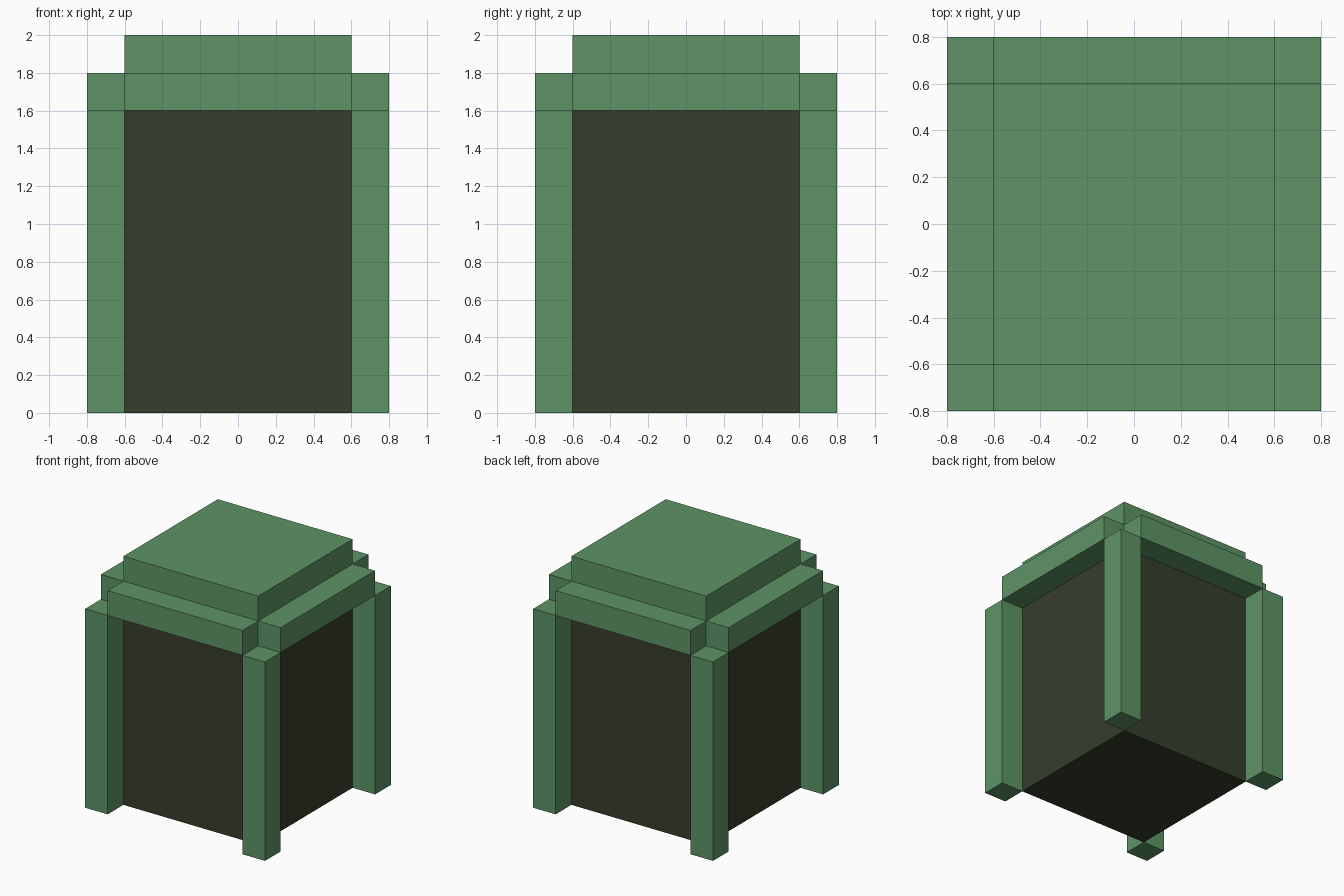
import bpy
import bmesh
from mathutils import Vector

if "Cube" in bpy.data.objects:
    bpy.data.objects.remove(bpy.data.objects["Cube"])


def make_material(name, rgb):
    mat = bpy.data.materials.new(name)
    mat.diffuse_color = (*rgb, 1.0)
    mat.use_nodes = True
    mat.node_tree.nodes["Principled BSDF"].inputs["Base Color"].default_value = mat.diffuse_color
    return mat


def box(name, lo, hi, mat):
    """Axis-aligned box between two opposite corners."""
    lo, hi = Vector(lo), Vector(hi)
    bm = bmesh.new()
    bmesh.ops.create_cube(bm, size=1.0)
    for v in bm.verts:
        v.co = v.co * (hi - lo)
    mesh = bpy.data.meshes.new(name)
    bm.to_mesh(mesh)
    bm.free()
    mesh.materials.append(mat)
    obj = bpy.data.objects.new(name, mesh)
    obj.location = (lo + hi) / 2
    bpy.context.collection.objects.link(obj)
    return obj


# Vector has no component-wise product with *, so scale through a helper
def box(name, lo, hi, mat):
    """Axis-aligned box between two opposite corners."""
    bm = bmesh.new()
    bmesh.ops.create_cube(bm, size=1.0)
    bmesh.ops.scale(bm, verts=bm.verts, vec=[b - a for a, b in zip(lo, hi)])
    bmesh.ops.translate(bm, verts=bm.verts, vec=[(a + b) / 2 for a, b in zip(lo, hi)])
    mesh = bpy.data.meshes.new(name)
    bm.to_mesh(mesh)
    bm.free()
    mesh.materials.append(mat)
    obj = bpy.data.objects.new(name, mesh)
    bpy.context.collection.objects.link(obj)
    return obj


green = make_material("leaf green", (0.112, 0.296, 0.133))
dark = make_material("dark olive", (0.037, 0.048, 0.025))

INNER, OUTER = 0.6, 0.8
POST_TOP, BEAM_TOP, ROOF_TOP = 1.6, 1.8, 2.0
MID = (INNER + OUTER) / 2
HALF = (OUTER - INNER) / 2

# Dark core and roof slab
box("dark_core", (-INNER, -INNER, 0), (INNER, INNER, POST_TOP), dark)
box("roof_slab", (-INNER, -INNER, POST_TOP), (INNER, INNER, ROOF_TOP), green)

# Corner posts
for sx, side in ((-1, "left"), (1, "right")):
    for sy, end in ((-1, "front"), (1, "back")):
        x, y = sx * MID, sy * MID
        box(f"{end}_{side}_post", (x - HALF, y - HALF, 0), (x + HALF, y + HALF, POST_TOP), green)

# Beams around the roof edge
for s, x_name, y_name in ((-1, "left", "front"), (1, "right", "back")):
    c = s * MID
    box(f"{x_name}_beam", (c - HALF, -INNER, POST_TOP), (c + HALF, INNER, BEAM_TOP), green)
    box(f"{y_name}_beam", (-INNER, c - HALF, POST_TOP), (INNER, c + HALF, BEAM_TOP), green)
